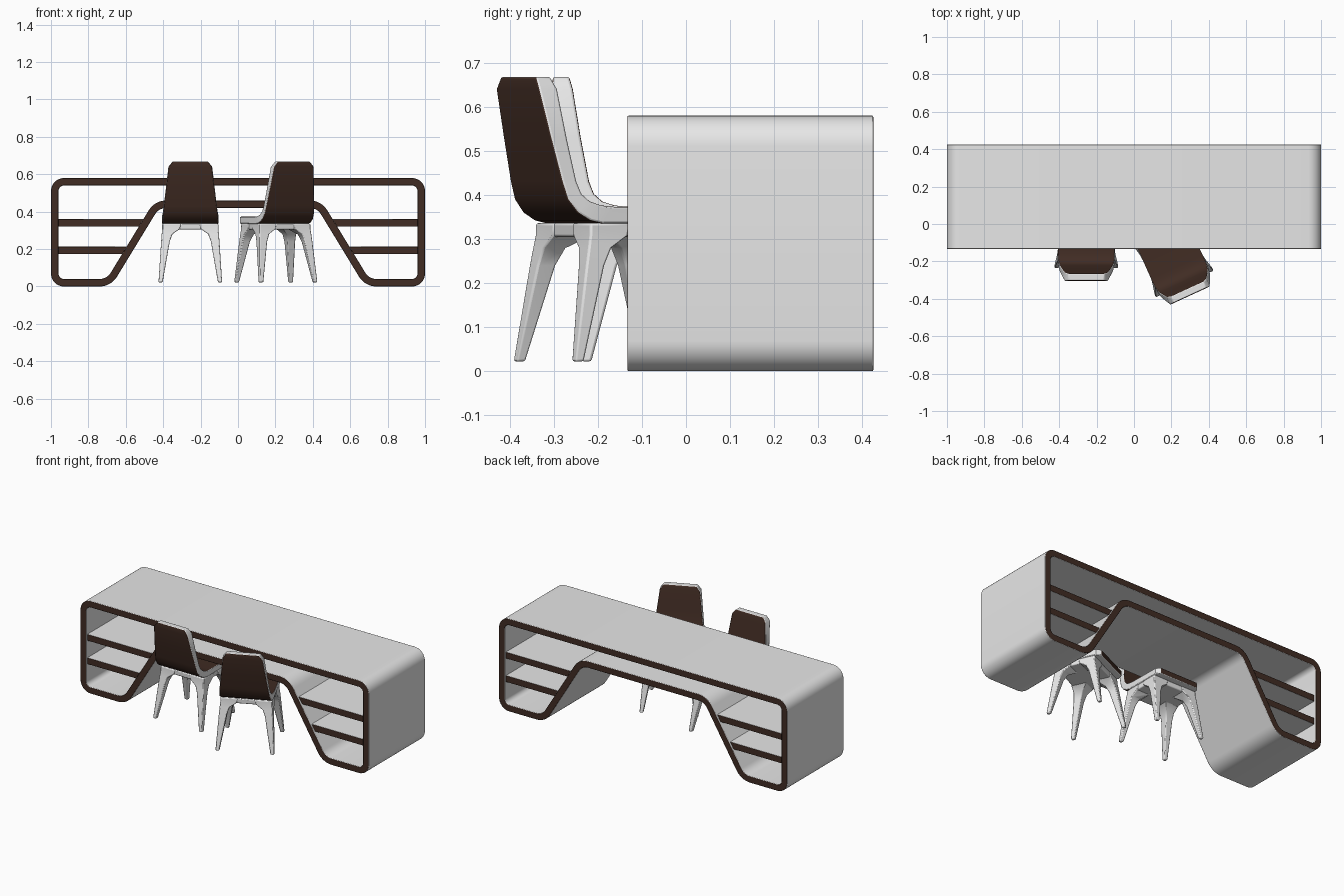
import bpy, bmesh, math
from mathutils import Vector

if "Cube" in bpy.data.objects:
    bpy.data.objects.remove(bpy.data.objects["Cube"])

def material(name, rgb):
    m = bpy.data.materials.new(name)
    m.diffuse_color = (*rgb, 1)
    m.use_nodes = True
    m.node_tree.nodes["Principled BSDF"].inputs["Base Color"].default_value = m.diffuse_color
    return m

WHITE = material("white lacquer", (0.80, 0.80, 0.80))
BROWN = material("dark brown", (0.052, 0.025, 0.017))

def finish(name, bm, bevel, loc=(0, 0, 0), rot=0.0, segments=2):
    """Turn a bmesh into a bevelled, smooth-shaded object."""
    bmesh.ops.recalc_face_normals(bm, faces=bm.faces[:])
    me = bpy.data.meshes.new(name)
    bm.to_mesh(me)
    bm.free()
    me.materials.append(WHITE)
    me.materials.append(BROWN)
    ob = bpy.data.objects.new(name, me)
    bpy.context.collection.objects.link(ob)
    ob.location = loc
    ob.rotation_euler.z = rot
    mod = ob.modifiers.new("soft edges", 'BEVEL')
    mod.width = bevel
    mod.segments = segments
    mod.limit_method = 'ANGLE'
    mod.angle_limit = math.radians(50)
    bpy.ops.object.select_all(action='DESELECT')
    ob.select_set(True)
    bpy.context.view_layer.objects.active = ob
    bpy.ops.object.shade_smooth_by_angle(angle=math.radians(35))
    return ob

# ---------- desk ----------
Y0, Y1, HALF = -0.133, 0.425, 0.02

def fillet(corners, n=8):
    """Round each (x, z, radius) corner of a closed path."""
    out = []
    for i, (x, z, r) in enumerate(corners):
        p = Vector((x, z))
        a = (Vector(corners[i - 1][:2]) - p).normalized()
        b = (Vector(corners[(i + 1) % len(corners)][:2]) - p).normalized()
        half = a.angle(b) / 2
        centre = p + (a + b).normalized() * (r / math.sin(half))
        t = r / math.tan(half)
        v0, v1 = p + a * t - centre, p + b * t - centre
        sweep = v0.angle_signed(v1)
        for k in range(n + 1):
            ang = -sweep * k / n
            c, s = math.cos(ang), math.sin(ang)
            out.append(centre + Vector((v0.x * c - v0.y * s, v0.x * s + v0.y * c)))
    return out

right = [(0.434, 0.44, 0.09), (0.69, 0.02, 0.09), (0.98, 0.02, 0.05), (0.98, 0.56, 0.05)]
path = fillet(right + [(-x, z, r) for x, z, r in reversed(right)])

# folded band: brown on the two open edges, white elsewhere
bm = bmesh.new()
rings = []
for i, p in enumerate(path):
    d0 = (p - path[i - 1]).normalized()
    d1 = (path[(i + 1) % len(path)] - p).normalized()
    t = (d0 + d1).normalized()
    off = Vector((t.y, -t.x)) * (HALF / max(0.5, t.dot(d0)))
    rings.append([bm.verts.new((q.x, y, q.y)) for q, y in
                  ((p + off, Y0), (p - off, Y0), (p - off, Y1), (p + off, Y1))])
for i, a in enumerate(rings):
    b = rings[(i + 1) % len(rings)]
    for k in range(4):
        f = bm.faces.new((a[k], a[(k + 1) % 4], b[(k + 1) % 4], b[k]))
        f.material_index = 1 if k in (0, 2) else 0
finish("desk_band", bm, 0.003)

# shelves run from the end wall to the sloping wall
def slope_x(z):
    return 0.69 + (z - 0.02) * (0.434 - 0.69) / 0.42

for side, label in ((-1, "left"), (1, "right")):
    for zc, level in ((0.34, "upper"), (0.193, "lower")):
        bm = bmesh.new()
        lo, hi = zc - HALF, zc + HALF
        prof = [(slope_x(lo), lo), (0.975, lo), (0.975, hi), (slope_x(hi), hi)]
        front = [bm.verts.new((side * x, Y0 + 0.012, z)) for x, z in prof]
        back = [bm.verts.new((side * x, Y1 - 0.012, z)) for x, z in prof]
        for ends in (front, back):
            bm.faces.new(ends).material_index = 1
        for k in range(4):
            j = (k + 1) % 4
            bm.faces.new((front[k], front[j], back[j], back[k]))
        finish(f"{label}_{level}_shelf", bm, 0.002)

# ---------- chairs ----------
# stations down the back and along the seat: outer y, z, inner y, z, half width
STATIONS = [
    (-.232, .668, -.195, .668, .095), (-.234, .640, -.187, .640, .117),
    (-.210, .530, -.169, .530, .130), (-.187, .430, -.150, .430, .142),
    (-.175, .390, -.139, .402, .146), (-.152, .360, -.120, .385, .150),
    (-.122, .342, -.092, .376, .152), (-.090, .335, -.060, .373, .152),
    (.130, .335, .130, .373, .150), (.155, .337, .155, .371, .130)]

# leg sections: z, outer corner x, outer corner y, size
LEG = [(.022, .170, .167, .022), (.240, .156, .133, .046), (.280, .153, .126, .058),
       (.308, .150, .121, .095), (.336, .150, .120, .100)]

def chair_shell(name, loc, rot):
    bm = bmesh.new()
    rows = [[bm.verts.new(c) for c in
             ((-w, yo, zo), (w, yo, zo), (w, yi, zi), (-w, yi, zi))]
            for yo, zo, yi, zi, w in STATIONS]
    for i in range(len(rows) - 1):
        a, b = rows[i], rows[i + 1]
        for k in range(4):
            j = (k + 1) % 4
            f = bm.faces.new((a[k], a[j], b[j], b[k]))
            # brown outer back and brown inner face, white sides and underside
            f.material_index = 1 if k == 2 or (k == 0 and i < 7) else 0
    bm.faces.new(rows[0])
    bm.faces.new(rows[-1]).material_index = 1
    finish(name, bm, 0.005, loc, rot)

def loft(bm, rings):
    rings = [[bm.verts.new(c) for c in r] for r in rings]
    for a, b in zip(rings, rings[1:]):
        for k in range(4):
            j = (k + 1) % 4
            bm.faces.new((a[k], a[j], b[j], b[k]))
    bm.faces.new(rings[0])
    bm.faces.new(rings[-1])

def chair_frame(name, loc, rot):
    bm = bmesh.new()
    for sx in (-1, 1):
        for sy in (-1, 1):
            loft(bm, [[(sx * x, sy * y, z), (sx * (x - s), sy * y, z),
                       (sx * (x - s), sy * (y - s), z), (sx * x, sy * (y - s), z)]
                      for z, x, y, s in LEG])
    # apron plate under the seat
    loft(bm, [[(-x, -y, z), (x, -y, z), (x, y, z), (-x, y, z)]
              for x, y, z in ((.146, .116, .305), (.148, .118, .336))])
    finish(name, bm, 0.005, loc, rot)

for label, loc, angle in (("left", (-0.255, -0.07, 0), 0), ("right", (0.202, -0.17, 0), 24.7)):
    chair_shell(f"{label}_chair_shell", loc, math.radians(angle))
    chair_frame(f"{label}_chair_legs", loc, math.radians(angle))
